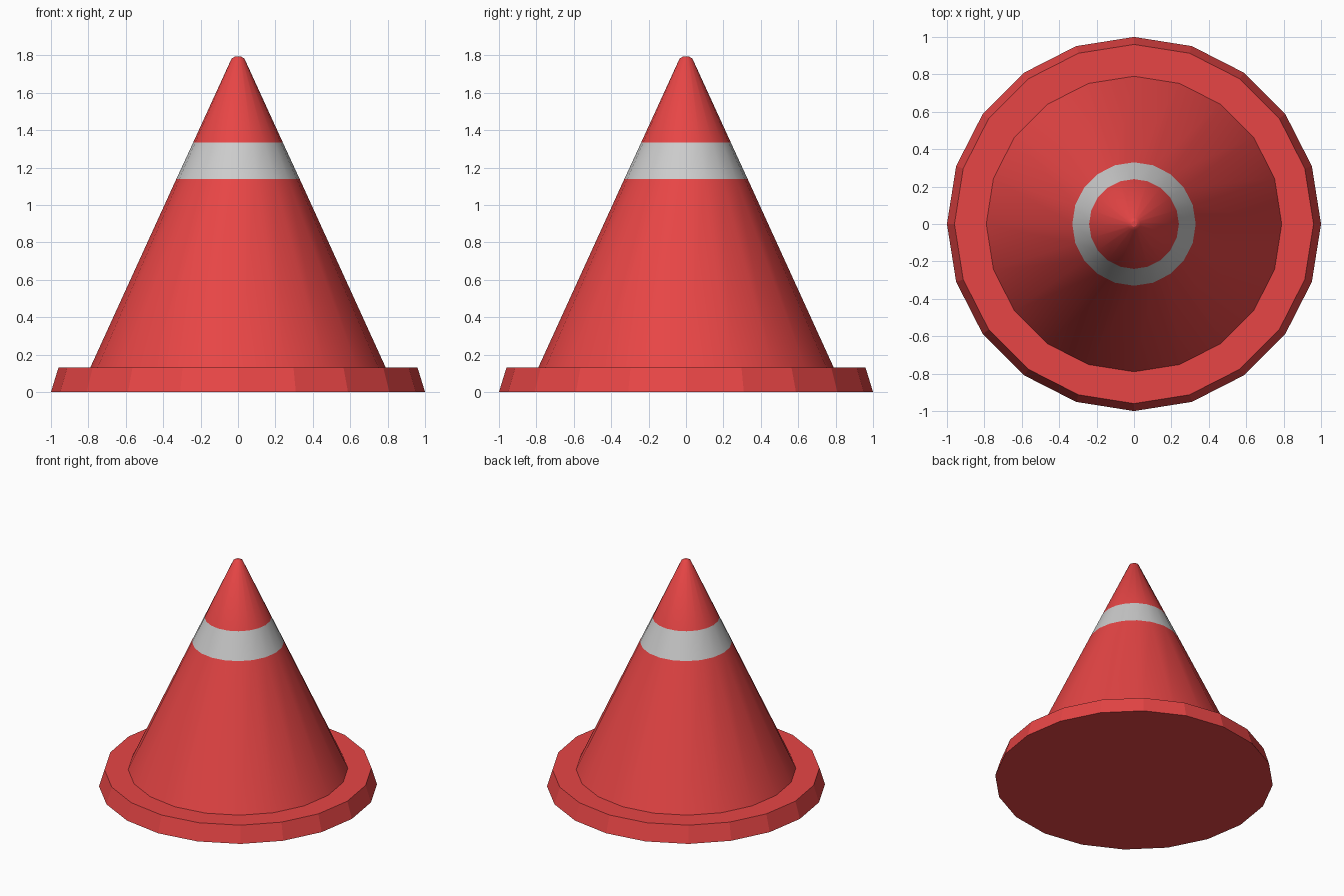
import bpy, bmesh
from math import cos, sin, tau

if "Cube" in bpy.data.objects:
    bpy.data.objects.remove(bpy.data.objects["Cube"])

SIDES = 20


def material(name, color):
    m = bpy.data.materials.new(name)
    m.diffuse_color = color
    m.use_nodes = True
    m.node_tree.nodes["Principled BSDF"].inputs["Base Color"].default_value = m.diffuse_color
    return m


def lathe(name, profile, mats, bands, smooth, cap_bottom):
    """Revolve (radius, z) points; bands gives the material index of each strip."""
    bm = bmesh.new()
    rings = [[bm.verts.new((r * cos(tau * i / SIDES), r * sin(tau * i / SIDES), z))
              for i in range(SIDES)] for r, z in profile]
    for lo, hi, mat in zip(rings, rings[1:], bands):
        for i in range(SIDES):
            j = (i + 1) % SIDES
            f = bm.faces.new((lo[i], lo[j], hi[j], hi[i]))
            f.material_index, f.smooth = mat, smooth
    top = bm.faces.new(rings[-1])
    top.smooth = False
    if cap_bottom:
        bm.faces.new(rings[0][::-1])
    me = bpy.data.meshes.new(name)
    bm.to_mesh(me)
    bm.free()
    for m in mats:
        me.materials.append(m)
    ob = bpy.data.objects.new(name, me)
    bpy.context.collection.objects.link(ob)
    return ob


red = material("red", (0.8, 0.06, 0.06, 1))
white = material("reflective_band", (0.8, 0.8, 0.8, 1))

# Flat-sided foot plate
lathe("base", [(1.0, 0), (0.96, 0.13)], [red], [0], False, True)

# Smooth cone with inset reflective band and rounded tip
lathe("cone", [(0.79, 0.13), (0.33, 1.138), (0.24, 1.333), (0.034, 1.783), (0.015, 1.794)],
      [red, white], [0, 1, 0, 0], True, False)
